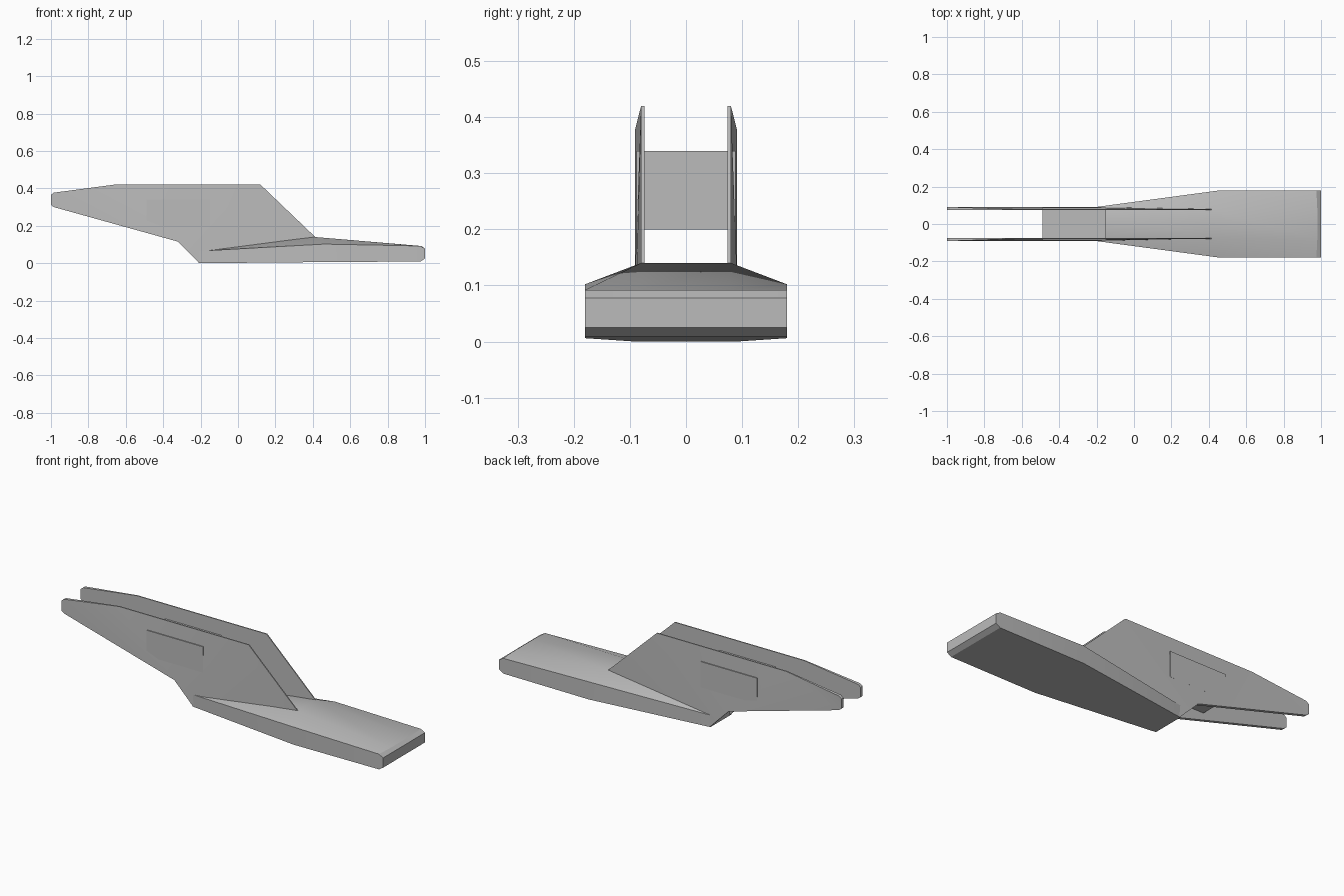
import bpy
import bmesh
import math

cube = bpy.data.objects.get("Cube")
if cube:
    bpy.data.objects.remove(cube, do_unlink=True)

grey = bpy.data.materials.new("plain grey")
grey.use_nodes = True
COLOUR = (0.5, 0.5, 0.5, 1)
grey.diffuse_color = COLOUR
grey.node_tree.nodes["Principled BSDF"].inputs["Base Color"].default_value = COLOUR


def finish(name, bm):
    bmesh.ops.recalc_face_normals(bm, faces=bm.faces)
    mesh = bpy.data.meshes.new(name)
    bm.to_mesh(mesh)
    bm.free()
    mesh.materials.append(grey)
    obj = bpy.data.objects.new(name, mesh)
    bpy.context.collection.objects.link(obj)
    bpy.ops.object.select_all(action="DESELECT")
    obj.select_set(True)
    bpy.context.view_layer.objects.active = obj
    bpy.ops.object.shade_smooth_by_angle(angle=math.radians(30))
    return obj


def loft(bm, rings):
    loops = [[bm.verts.new(p) for p in ring] for ring in rings]
    n = len(loops[0])
    for a, b in zip(loops, loops[1:]):
        for i in range(n):
            j = (i + 1) % n
            bm.faces.new((a[i], a[j], b[j], b[i]))
    bm.faces.new(loops[0])
    bm.faces.new(loops[-1])


# Flat hull: (x of rim, x of ridge, half width, bottom, rim height, ridge height)
stations = [
    (-0.21, -0.21, 0.09, 0.0, 0.065, 0.065),
    (0.46, 0.41, 0.18, 0.006, 0.102, 0.14),
    (0.975, 0.98, 0.18, 0.009, 0.092, 0.092),
    (1.0, 1.0, 0.18, 0.025, 0.078, 0.078),
]
RIDGE = 0.08
rings = []
for rim_x, ridge_x, w, low, rim, ridge in stations:
    rings.append([
        (rim_x, -w, low), (rim_x, w, low), (rim_x, w, rim),
        (ridge_x, RIDGE, ridge), (ridge_x, -RIDGE, ridge), (rim_x, -w, rim),
    ])
bm = bmesh.new()
loft(bm, rings)
finish("hull", bm)

# Side fins: profile of (x, z, outer y), thin at the top and front edges
THIN, THICK = 0.08, 0.091
profile = [
    (-1.0, 0.365, THICK), (-0.985, 0.377, THICK), (-0.66, 0.42, THIN),
    (0.12, 0.42, THIN), (0.415, 0.138, THIN), (0.3, 0.06, THIN),
    (-0.21, 0.004, THICK), (-0.32, 0.115, THICK),
    (-0.985, 0.3, THICK), (-1.0, 0.312, THICK),
]
for name, side in (("front_fin", -1), ("back_fin", 1)):
    bm = bmesh.new()
    loft(bm, [
        [(x, side * 0.074, z) for x, z, y in profile],
        [(x, side * y, z) for x, z, y in profile],
    ])
    bmesh.ops.triangulate(bm, faces=[f for f in bm.faces if len(f.verts) > 4])
    finish(name, bm)

# Cross block joining the fins
bm = bmesh.new()
outline = [(-0.49, 0.2), (-0.15, 0.2), (-0.15, 0.34), (-0.49, 0.34)]
loft(bm, [[(x, y, z) for x, z in outline] for y in (-0.088, 0.088)])
finish("cross_block", bm)
